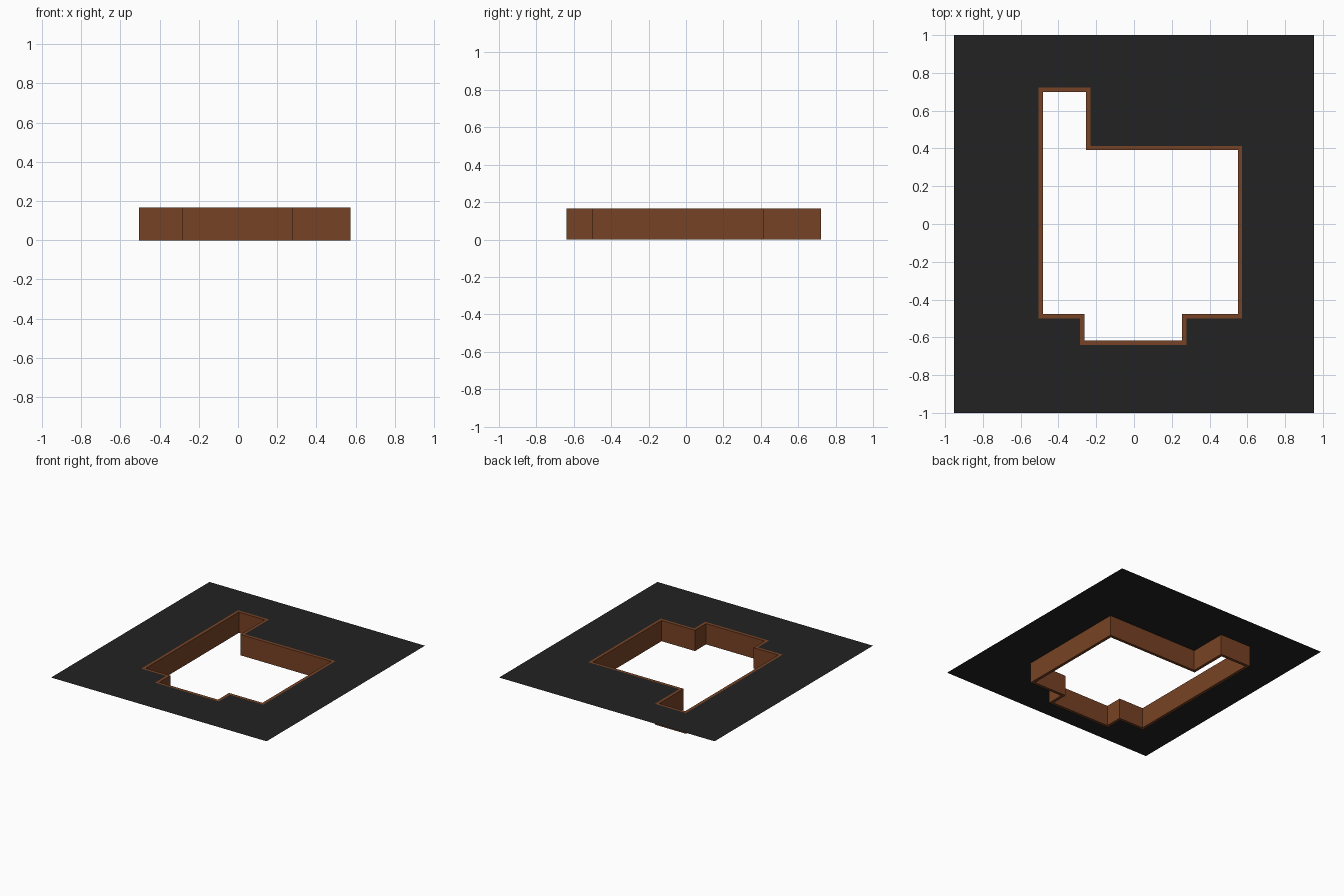
import bpy, bmesh
from mathutils import Vector

if "Cube" in bpy.data.objects:
    bpy.data.objects.remove(bpy.data.objects["Cube"])

H = 0.166      # wall height
T = 0.023      # wall thickness
# Outer outline of the wall, counter-clockwise
OUTER = [(-0.505, 0.722), (-0.505, -0.5), (-0.286, -0.5), (-0.286, -0.64),
         (0.278, -0.64), (0.278, -0.5), (0.573, -0.5), (0.573, 0.414),
         (-0.23, 0.414), (-0.23, 0.722)]


def material(name, col):
    m = bpy.data.materials.new(name)
    m.diffuse_color = (*col, 1)
    m.use_nodes = True
    m.node_tree.nodes["Principled BSDF"].inputs["Base Color"].default_value = m.diffuse_color
    return m


def finish(bm, name, mat):
    me = bpy.data.meshes.new(name)
    bm.to_mesh(me)
    bm.free()
    me.materials.append(mat)
    bpy.context.collection.objects.link(bpy.data.objects.new(name, me))


def inset(pts, d):
    """Offset a right-angled counter-clockwise outline inwards."""
    out = []
    for i, p in enumerate(pts):
        p = Vector(p)
        a = (p - Vector(pts[i - 1])).normalized()
        b = (Vector(pts[(i + 1) % len(pts)]) - p).normalized()
        n = Vector((-a.y - b.y, a.x + b.x))
        out.append(tuple(p + n * d))
    return out


def ring(bm, pts, z):
    return [bm.verts.new((x, y, z)) for x, y in pts]


def bridge(bm, a, b):
    for i in range(len(a)):
        j = (i + 1) % len(a)
        bm.faces.new((a[i], a[j], b[j], b[i]))


# Hollow wall around the opening
inner = inset(OUTER, T)
bm = bmesh.new()
loops = [ring(bm, OUTER, 0), ring(bm, OUTER, H), ring(bm, inner, H), ring(bm, inner, 0)]
for k in range(4):
    bridge(bm, loops[k], loops[(k + 1) % 4])
bmesh.ops.recalc_face_normals(bm, faces=bm.faces)
finish(bm, "opening_wall", material("brown", (0.185, 0.055, 0.018)))

# Flat paper-thin sheet level with the wall top, cut out along the wall
bm = bmesh.new()
edges = []
for pts in ([(-0.953, -1), (0.953, -1), (0.953, 1), (-0.953, 1)], OUTER):
    v = ring(bm, pts, H)
    edges += [bm.edges.new((v[i - 1], v[i])) for i in range(len(v))]
bmesh.ops.triangle_fill(bm, edges=edges, use_beauty=True, normal=(0, 0, 1))
for f in bm.faces:
    f.normal_update()
    if f.normal.z < 0:
        f.normal_flip()
finish(bm, "flat_sheet", material("black", (0.016, 0.016, 0.016)))
